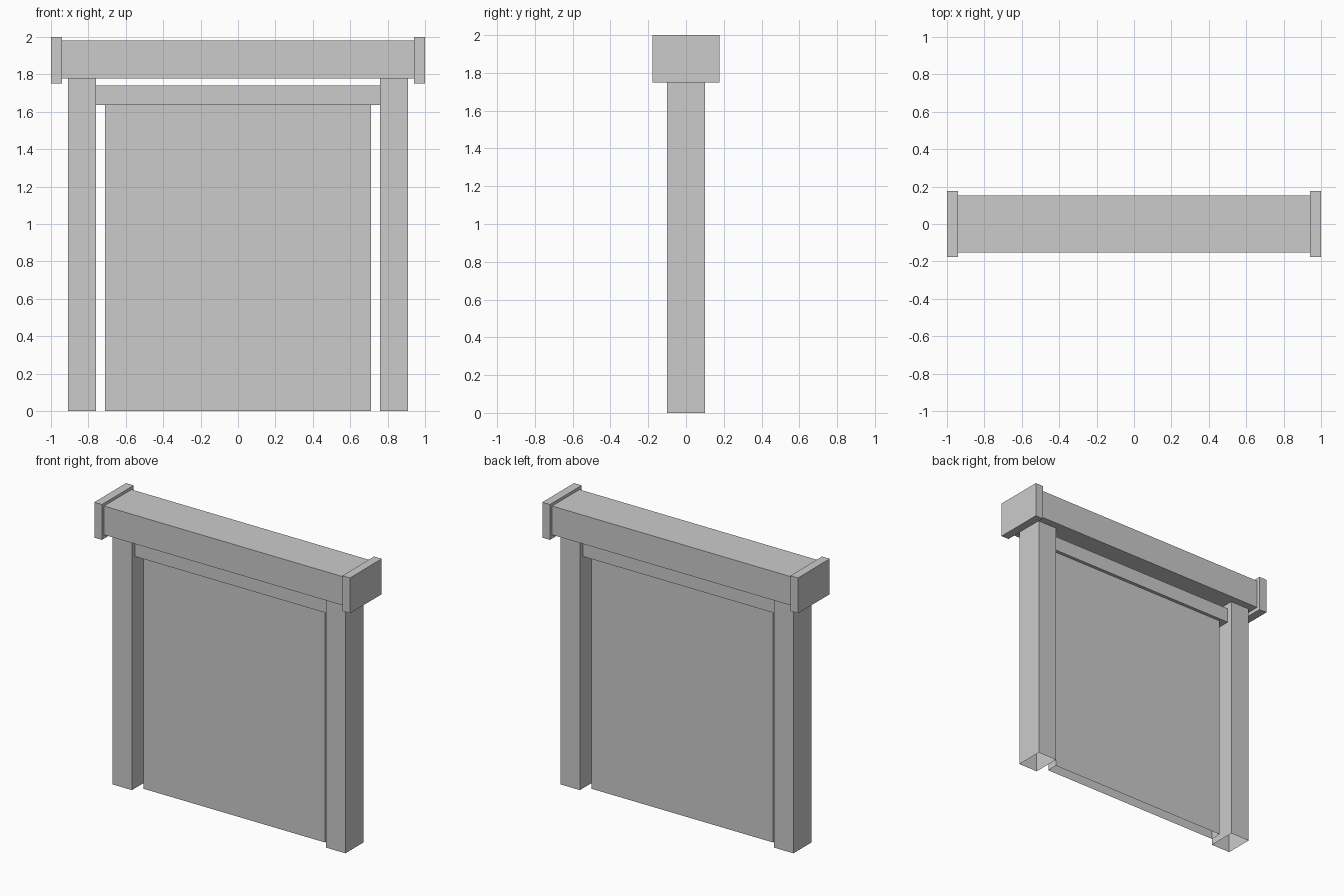
import bpy, bmesh
from mathutils import Vector

if "Cube" in bpy.data.objects:
    bpy.data.objects.remove(bpy.data.objects["Cube"])


def box(name, lo, hi, open_sides=()):
    """Box between two corners; open_sides are face directions left out."""
    bm = bmesh.new()
    bmesh.ops.create_cube(bm, size=1)
    lo, hi = Vector(lo), Vector(hi)
    bm.normal_update()
    hidden = [f for f in bm.faces
              if any(f.normal.dot(Vector(d)) > 0.9 for d in open_sides)]
    bmesh.ops.delete(bm, geom=hidden, context='FACES_ONLY')
    for v in bm.verts:
        v.co = Vector(lo[i] + (v.co[i] + 0.5) * (hi[i] - lo[i]) for i in range(3))
    mesh = bpy.data.meshes.new(name)
    bm.to_mesh(mesh)
    bm.free()
    obj = bpy.data.objects.new(name, mesh)
    bpy.context.collection.objects.link(obj)
    return obj


ENDS = [(1, 0, 0), (-1, 0, 0)]
TOP_BOTTOM = [(0, 0, 1), (0, 0, -1)]

# Posts and beam end caps, one on each side
for side, s in (("left", -1), ("right", 1)):
    x0, x1 = sorted((s * 0.76, s * 0.91))
    box(side + "_post", (x0, -0.1, 0), (x1, 0.1, 1.777), TOP_BOTTOM)
    x0, x1 = sorted((s * 0.94, s * 1.0))
    box(side + "_beam_cap", (x0, -0.177, 1.75), (x1, 0.177, 2.0))

# Top beam, ends hidden by the caps
box("top_beam", (-0.94, -0.153, 1.777), (0.94, 0.153, 1.98), ENDS)

# Rail between the posts
box("rail", (-0.76, -0.063, 1.637), (0.76, 0.063, 1.74), ENDS)

# Hanging panel, open underneath
box("panel", (-0.71, -0.04, 0), (0.71, 0.04, 1.637), TOP_BOTTOM)
